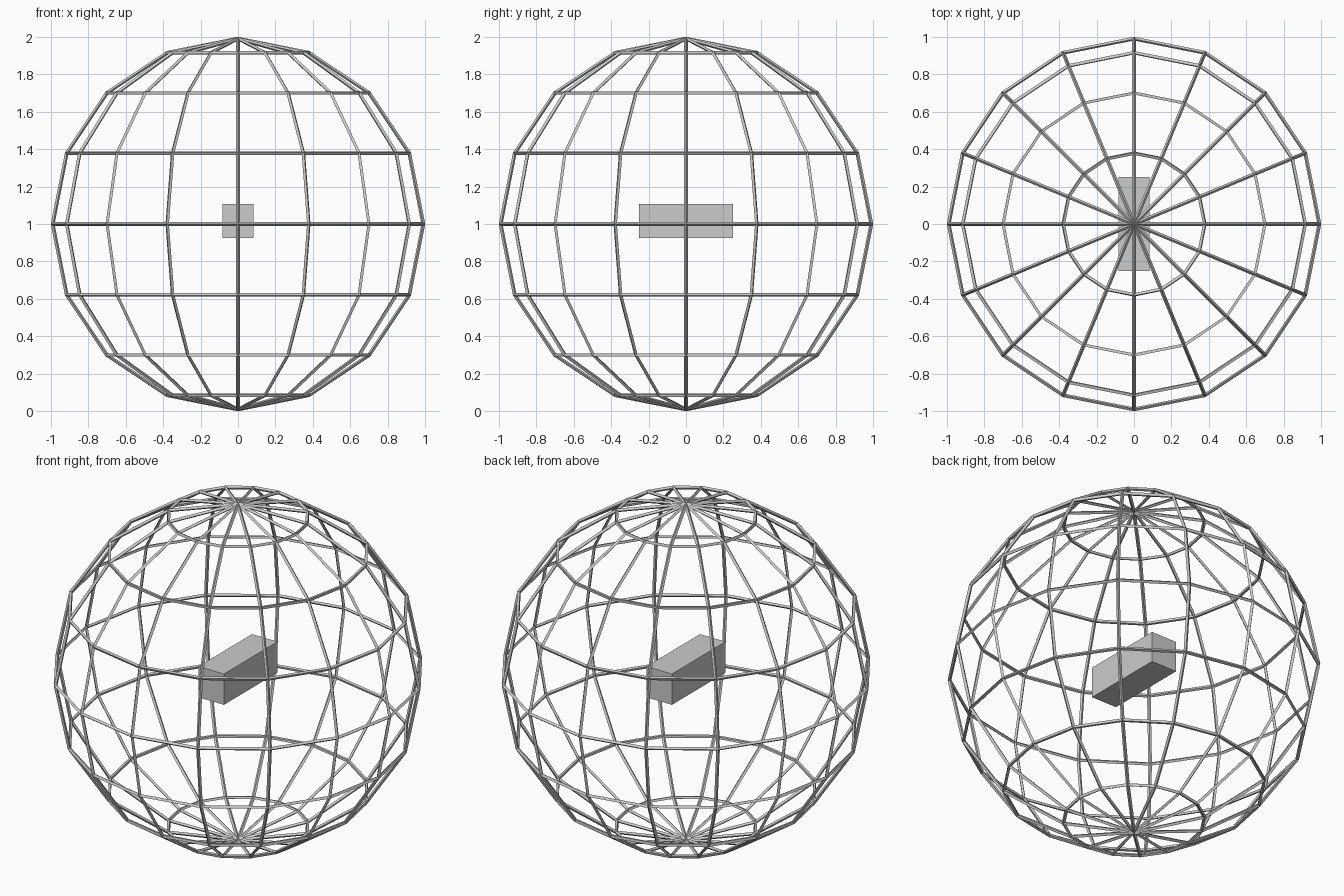
import bpy

if "Cube" in bpy.data.objects:
    bpy.data.objects.remove(bpy.data.objects["Cube"])

# Wire cage: low-poly sphere turned into square struts
bpy.ops.mesh.primitive_uv_sphere_add(segments=16, ring_count=8, radius=0.991, location=(0, 0, 1))
cage = bpy.context.object
cage.name = "wire_cage"
wire = cage.modifiers.new("struts", 'WIREFRAME')
wire.thickness = 0.02
wire.offset = 0
wire.use_even_offset = True
wire.use_replace = True

# Solid block floating near the centre
bpy.ops.mesh.primitive_cube_add(size=1, location=(0, 0, 1.015))
block = bpy.context.object
block.name = "centre_block"
block.scale = (0.167, 0.5, 0.182)
